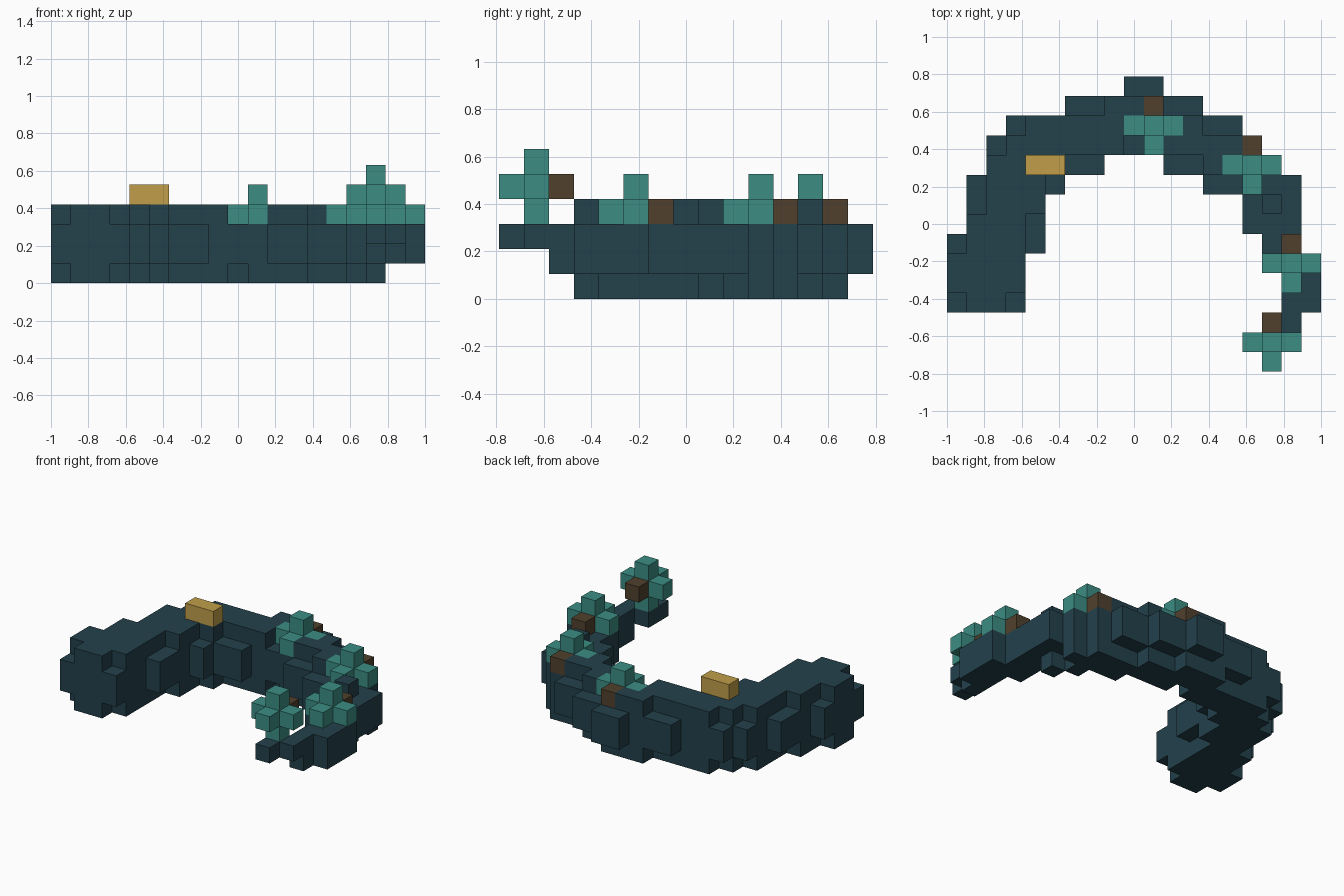
import bpy
import bmesh
from mathutils import Vector

cube = bpy.data.objects.get("Cube")
if cube:
    bpy.data.objects.remove(cube, do_unlink=True)

U = 2 / 19                                  # block size
ORIGIN = Vector((-1, -7.5 * U, 0))


def material(name, srgb):
    lin = [((c / 255 + 0.055) / 1.055) ** 2.4 for c in srgb] + [1]
    m = bpy.data.materials.new(name)
    m.use_nodes = True
    m.diffuse_color = lin
    bsdf = next(n for n in m.node_tree.nodes if n.type == 'BSDF_PRINCIPLED')
    bsdf.inputs["Base Color"].default_value = lin
    return m


SLATE = material("dark slate", (35, 65, 75))
TEAL = material("sea teal", (60, 141, 132))
GOLD = material("gold", (192, 158, 74))
BROWN = material("bark brown", (80, 64, 45))


def blocks(name, cells, mat, solid=()):
    """Mesh of the outer faces of a set of grid blocks; solid lists hidden neighbours."""
    cells = set(cells)
    hidden = cells | set(solid)
    bm = bmesh.new()
    for cell in sorted(cells):
        c = Vector(cell) + Vector((0.5, 0.5, 0.5))
        for axis in range(3):
            for sign in (-1, 1):
                n = Vector((0, 0, 0))
                n[axis] = sign
                if tuple(int(a + b) for a, b in zip(cell, n)) in hidden:
                    continue
                s = Vector((0, 0, 0))
                s[(axis + 1) % 3] = 0.5
                t = n.cross(s)
                quad = [c + n / 2 + a * s + b * t
                        for a, b in ((-1, -1), (1, -1), (1, 1), (-1, 1))]
                bm.faces.new([bm.verts.new(ORIGIN + q * U) for q in quad])
    bmesh.ops.remove_doubles(bm, verts=bm.verts, dist=1e-4)
    mesh = bpy.data.meshes.new(name)
    bm.to_mesh(mesh)
    bm.free()
    mesh.materials.append(mat)
    obj = bpy.data.objects.new(name, mesh)
    bpy.context.collection.objects.link(obj)


def fill(rows, layers):
    return {(i, j, k) for j, runs in rows.items()
            for a, b in runs for i in range(a, b + 1) for k in layers}


# Wide middle layers: depth row -> runs of columns
middle = {
    2: [(17, 17)], 3: [(0, 3), (17, 18)], 4: [(0, 3), (17, 18)],
    5: [(0, 3), (16, 18)], 6: [(0, 4), (16, 17)], 7: [(1, 4), (15, 17)],
    8: [(1, 4), (15, 17)], 9: [(1, 5), (13, 17)], 10: [(2, 7), (11, 16)],
    11: [(2, 15)], 12: [(3, 14)], 13: [(6, 12)], 14: [(9, 10)],
}
# Narrower core that shows as the top and bottom layers
core = {
    3: [(1, 2)], 4: [(0, 3)], 5: [(0, 3)], 6: [(1, 3)], 7: [(1, 3)],
    8: [(2, 4), (16, 16)], 9: [(2, 4), (15, 15)], 10: [(2, 5), (13, 16)],
    11: [(3, 8), (10, 15)], 12: [(4, 12)], 13: [(8, 10)],
}
# Thin raised tip of the tail
tip = {(16, 0, 2), (16, 1, 2), (17, 1, 2)}

# Tufts along the tail: four arms, a top block and a brown block behind
tufts = [("tip", (16, 1, 4)), ("lower", (17, 5, 3)),
         ("middle", (15, 10, 3)), ("upper", (10, 12, 3))]
parts = []
for name, (x, y, z) in tufts:
    leaf = {(x, y, z), (x - 1, y, z), (x + 1, y, z), (x, y - 1, z), (x, y, z + 1)}
    if name == "tip":
        leaf.add((x, y, z - 1))
    parts.append((name, leaf, {(x, y + 1, z)}))

taken = set().union(*(leaf | stem for _, leaf, stem in parts))
body = (fill(middle, (1, 2)) | fill(core, (0, 3)) | tip) - taken
blocks("curved_body", body, SLATE, taken)
for name, leaf, stem in parts:
    blocks(name + "_tuft", leaf, TEAL, stem | body)
    blocks(name + "_tuft_back", stem, BROWN, leaf | body)

# Gold bar on the back
blocks("gold_bar", {(4, 10, 4), (5, 10, 4)}, GOLD, body)
